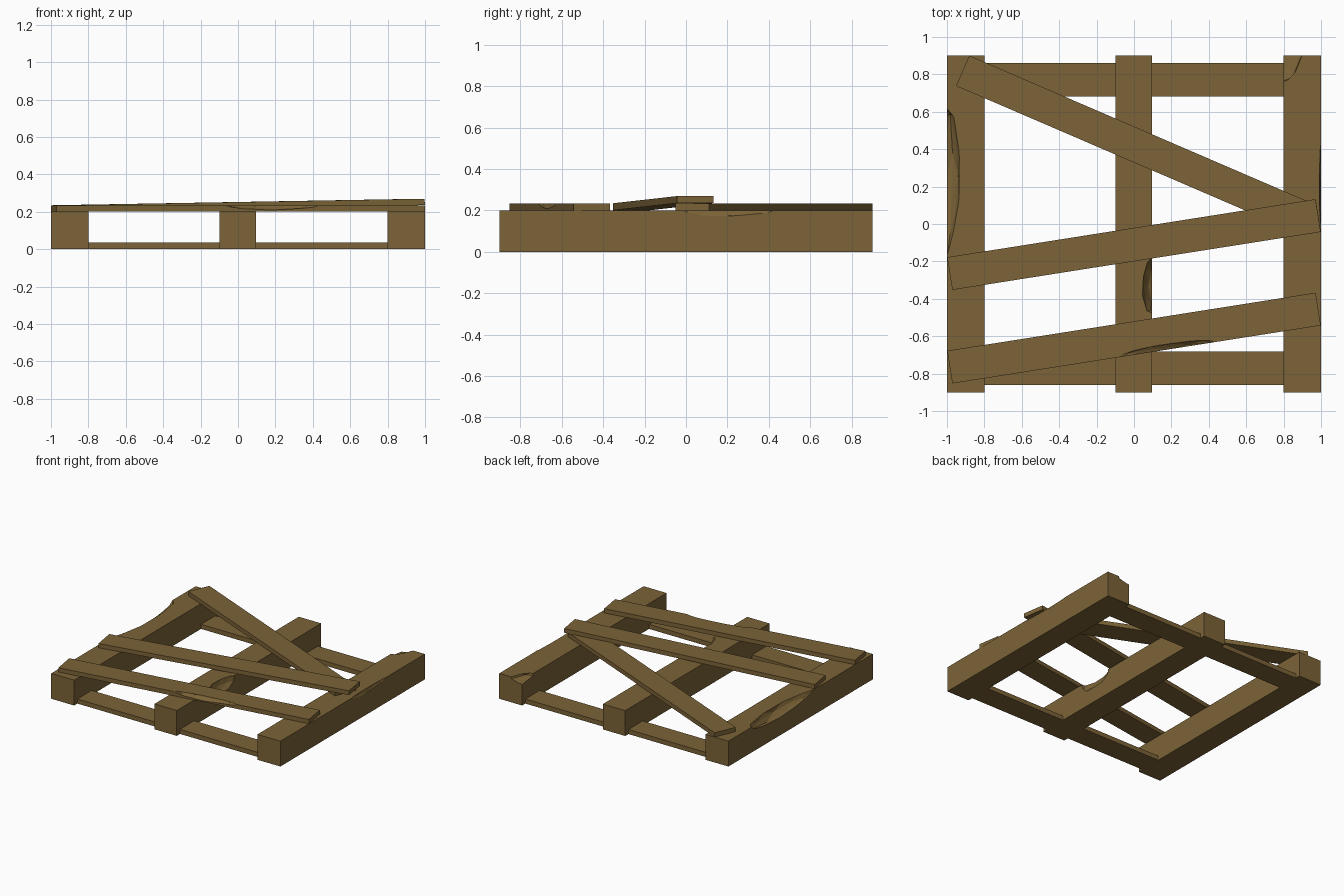
import bpy, bmesh, math, random
from mathutils import Vector, Matrix

if "Cube" in bpy.data.objects:
    bpy.data.objects.remove(bpy.data.objects["Cube"])

random.seed(4)
wood = bpy.data.materials.new("brown_wood")
wood.diffuse_color = (0.20, 0.125, 0.038, 1)
wood.use_nodes = True
wood.node_tree.nodes["Principled BSDF"].inputs["Base Color"].default_value = wood.diffuse_color


def add_mesh(name, bm):
    mesh = bpy.data.meshes.new(name)
    bm.to_mesh(mesh)
    bm.free()
    obj = bpy.data.objects.new(name, mesh)
    bpy.context.collection.objects.link(obj)
    mesh.materials.append(wood)
    return obj


def beam(name, size, loc, yaw=0.0, pitch=0.0):
    """Flat-faced plank, centred on loc."""
    bm = bmesh.new()
    bmesh.ops.create_cube(bm, size=1)
    bm.transform(Matrix.Translation(loc)
                 @ Matrix.Rotation(math.radians(yaw), 4, 'Z')
                 @ Matrix.Rotation(math.radians(pitch), 4, 'Y')
                 @ Matrix.Diagonal((*size, 1)))
    return add_mesh(name, bm)


def chip(obj, loc, radii, yaw=0.0):
    """Splintered bite: subtract a rough, faceted ellipsoid."""
    bm = bmesh.new()
    bmesh.ops.create_icosphere(bm, subdivisions=2, radius=1)
    for v in bm.verts:
        v.co *= random.uniform(0.86, 1.06)
    bm.transform(Matrix.Translation(loc)
                 @ Matrix.Rotation(math.radians(yaw), 4, 'Z')
                 @ Matrix.Diagonal((*radii, 1)))
    cutter = add_mesh("chip_cutter", bm)
    cutter.hide_render = True
    mod = obj.modifiers.new("chip", 'BOOLEAN')
    mod.operation = 'DIFFERENCE'
    mod.solver = 'EXACT'
    mod.object = cutter
    # bake the cut, then drop the cutter
    deps = bpy.context.evaluated_depsgraph_get()
    baked = bpy.data.meshes.new_from_object(obj.evaluated_get(deps))
    obj.modifiers.clear()
    obj.data = baked
    bpy.data.objects.remove(cutter)


# Three heavy runners
left, middle, right = [
    beam(n + "_runner", (0.2 if n != "middle" else 0.195, 1.8, 0.2), (x, 0, 0.1))
    for n, x in (("left", -0.9), ("middle", -0.002), ("right", 0.9))]

# Bottom slats, flush with the runner undersides
for n, s in (("front", -1), ("back", 1)):
    beam(n + "_bottom_slat", (1.8, 0.178, 0.036), (0, s * 0.771, 0.018))

# Loose top slats: two skewed, one fallen diagonal under the tilted one
slat = (1.994, 0.177, 0.034)
front_slat = beam("front_top_slat", slat, (0, -0.61, 0.2175), 8.95)
beam("tilted_top_slat", slat, (0, -0.11, 0.235), 8.95, -1.0)
beam("diagonal_top_slat", slat, (0, 0.425, 0.2175), -23.3)

# Broken edges
chip(left, (-1.0, 0.25, 0.205), (0.068, 0.42, 0.07))
chip(middle, (0.105, -0.33, 0.20), (0.062, 0.17, 0.085))
chip(right, (0.8, 0.92, 0.21), (0.12, 0.2, 0.05), -20)
chip(right, (1.005, 0.2, 0.20), (0.015, 0.25, 0.03))
chip(front_slat, (0.17, -0.675, 0.24), (0.28, 0.035, 0.03), 8.95)
